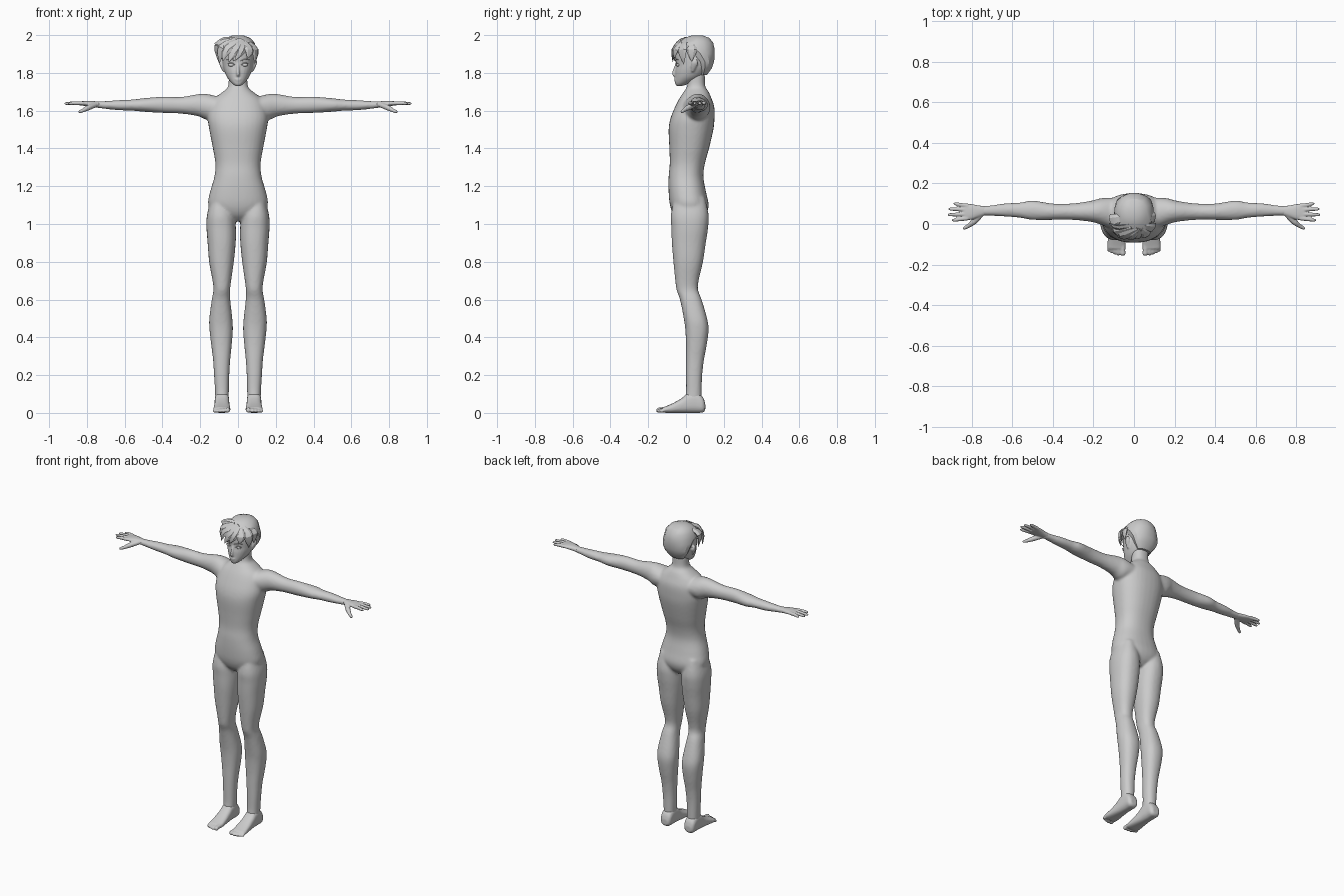
import bpy, bmesh
from math import cos, sin, pi, copysign
from mathutils import Vector


def smooth_rows(rows, steps):
    """Catmull-Rom interpolation of a list of number tuples."""
    if steps < 2:
        return rows
    out = []
    for i in range(len(rows) - 1):
        p0, p1, p2, p3 = (rows[max(i - 1, 0)], rows[i], rows[i + 1], rows[min(i + 2, len(rows) - 1)])
        for k in range(steps):
            t = k / steps
            out.append(tuple(.5 * (2*b + (c - a)*t + (2*a - 5*b + 4*c - d)*t*t + (3*b - a - 3*c + d)*t**3)
                             for a, b, c, d in zip(p0, p1, p2, p3)))
    return out + [rows[-1]]


def skin(bm, rings):
    """Bridge closed rings of points and cap both ends."""
    vs = [[bm.verts.new(p) for p in r] for r in rings]
    n = len(vs[0])
    for a, b in zip(vs, vs[1:]):
        for i in range(n):
            bm.faces.new((a[i], a[(i + 1) % n], b[(i + 1) % n], b[i]))
    bm.faces.new(vs[0])
    bm.faces.new(vs[-1])


def loft(bm, axis, rows, sides=24, steps=4, power=2.3, s=1):
    """Loft superellipses; each row is (position, a min, a max, b min, b max)."""
    rings = []
    for t, a0, a1, b0, b1 in smooth_rows(rows, steps):
        ring = []
        for i in range(sides):
            c, d = cos(2*pi*i/sides), sin(2*pi*i/sides)
            a = (a0 + a1)/2 + (a1 - a0)/2 * copysign(abs(c)**(2/power), c)
            b = (b0 + b1)/2 + (b1 - b0)/2 * copysign(abs(d)**(2/power), d)
            x, y, z = {'x': (t, a, b), 'y': (a, t, b), 'z': (a, b, t)}[axis]
            ring.append((x*s, y, z))
        rings.append(ring)
    skin(bm, rings)


def tube(bm, pts, sides=10, steps=3, flat=1.0, out=None):
    """Tapered tube through (x, y, z, radius); 'out' is the flattened direction."""
    pts = smooth_rows(pts, steps)
    ps = [Vector(p[:3]) for p in pts]
    rings = []
    for i, p in enumerate(pts):
        d = (ps[min(i + 1, len(ps) - 1)] - ps[max(i - 1, 0)]).normalized()
        u = d.cross(Vector(out or (.1, .2, 1))).normalized()
        v = u.cross(d)
        r = max(p[3], .0005)
        rings.append([ps[i] + u*r*cos(2*pi*k/sides) + v*r*flat*sin(2*pi*k/sides) for k in range(sides)])
    skin(bm, rings)


def ball(bm, c, r):
    vs = bmesh.ops.create_uvsphere(bm, u_segments=14, v_segments=8, radius=1)['verts']
    for v in vs:
        v.co = Vector(c) + Vector(v.co[i]*r[i] for i in range(3))


def finish(bm, name, voxel=0, soften=0, mirror=False, angle=.7):
    bmesh.ops.recalc_face_normals(bm, faces=bm.faces[:])
    me = bpy.data.meshes.new(name)
    bm.to_mesh(me)
    bm.free()
    ob = bpy.data.objects.new(name, me)
    bpy.context.collection.objects.link(ob)
    bpy.ops.object.select_all(action='DESELECT')
    ob.select_set(True)
    bpy.context.view_layer.objects.active = ob
    if voxel:
        m = ob.modifiers.new("fuse", 'REMESH')
        m.mode, m.voxel_size, m.use_smooth_shade = 'VOXEL', voxel, True
        m = ob.modifiers.new("soften", 'SMOOTH')
        m.factor, m.iterations = .5, soften
    else:
        bpy.ops.object.shade_smooth_by_angle(angle=angle)
    if mirror:
        ob.modifiers.new("mirror", 'MIRROR').use_mirror_merge = False
    return ob


def sym(z, w, front, back):
    return (z, -w, w, front, back)


# Torso, neck, arms and legs fused into one smooth body
bm = bmesh.new()
loft(bm, 'z', [sym(*r) for r in (
    (1.015, .05, -.03, .07), (1.05, .12, -.065, .105), (1.10, .158, -.085, .12), (1.17, .148, -.092, .106),
    (1.25, .125, -.092, .092), (1.32, .12, -.086, .10), (1.40, .133, -.088, .122), (1.50, .152, -.092, .145),
    (1.56, .16, -.082, .151), (1.62, .15, -.058, .15), (1.665, .125, -.035, .135), (1.70, .08, -.012, .12),
    (1.73, .052, .006, .102), (1.80, .05, .012, .10))], sides=32)
LEG = [(1.14, .05, .14, -.06, .10), (1.05, .02, .164, -.08, .12), (.98, .011, .167, -.078, .117),
       (.90, .012, .161, -.075, .105), (.80, .022, .153, -.067, .09), (.70, .036, .135, -.057, .067),
       (.65, .042, .130, -.05, .064), (.60, .041, .139, -.032, .083), (.50, .03, .152, -.012, .112),
       (.44, .027, .151, -.004, .12), (.36, .033, .142, .0, .11), (.28, .041, .132, .0, .095),
       (.20, .046, .127, .0, .086), (.12, .048, .122, .0, .083), (.06, .05, .12, -.005, .082)]
ARM = [(.09, -.03, .13, 1.56, 1.67), (.16, -.005, .128, 1.55, 1.688), (.21, .01, .115, 1.57, 1.688),
       (.30, .02, .102, 1.584, 1.673), (.40, .02, .101, 1.588, 1.674), (.50, .02, .116, 1.594, 1.666),
       (.56, .03, .106, 1.60, 1.659), (.63, .036, .103, 1.602, 1.656), (.70, .04, .093, 1.609, 1.651),
       (.76, .04, .088, 1.617, 1.649)]
for s in (1, -1):
    loft(bm, 'z', LEG, s=s)
    loft(bm, 'x', ARM, s=s, power=2)
finish(bm, "body", .008, 6)

# Hands: palm, four fingers and thumb
bm = bmesh.new()
loft(bm, 'x', [(.735, .043, .088, 1.616, 1.648), (.77, .032, .092, 1.62, 1.651), (.80, .022, .098, 1.624, 1.652),
               (.835, .017, .102, 1.628, 1.649), (.845, .02, .1, 1.63, 1.647)])
for y0, y1, tip in ((.09, .1, .892), (.07, .074, .916), (.049, .046, .92), (.028, .019, .90)):
    tube(bm, [(.82, y0, 1.639, .0105), (.86, (y0 + y1)/2, 1.64, .01), (tip - .012, y1, 1.638, .008),
              (tip, y1, 1.637, .003)])
tube(bm, [(.755, .045, 1.63, .013), (.79, .012, 1.617, .015), (.815, -.008, 1.604, .011),
          (.838, -.021, 1.594, .008), (.845, -.024, 1.592, .003)])
finish(bm, "hand", .004, 2, True)

# Feet: lofted heel to ball, five toes
bm = bmesh.new()
loft(bm, 'y', [(.102, .065, .105, .015, .05), (.088, .05, .12, .002, .085), (.05, .047, .123, 0, .115),
               (.01, .046, .124, 0, .105), (-.02, .045, .125, 0, .08), (-.06, .042, .128, 0, .056),
               (-.10, .04, .131, 0, .038), (-.122, .042, .13, .002, .03)], power=2.6)
for x, r, tip in ((.055, .014, -.157), (.077, .01, -.156), (.094, .0095, -.151), (.11, .009, -.145), (.124, .0085, -.137)):
    tube(bm, [(x, -.10, .02, r), (x, tip + .025, .017, r*.9), (x, tip + .008, r, r), (x, tip, r, r*.4)])
finish(bm, "foot", .005, 2, True)

# Head with nose, lips and ears
bm = bmesh.new()
loft(bm, 'z', [sym(*r) for r in (
    (1.731, .014, -.05, -.02), (1.745, .032, -.058, .02), (1.775, .057, -.058, .08), (1.81, .073, -.057, .115),
    (1.84, .081, -.053, .13), (1.88, .085, -.056, .14), (1.92, .084, -.052, .14), (1.96, .07, -.03, .125),
    (1.985, .035, .01, .09))], sides=28, power=2.1)
tube(bm, [(0, -.05, 1.85, .006), (0, -.059, 1.82, .008), (0, -.066, 1.795, .009), (0, -.058, 1.783, .006)])
ball(bm, (0, -.057, 1.767), (.017, .006, .004))
ball(bm, (0, -.056, 1.759), (.014, .006, .004))
for s in (1, -1):
    tube(bm, [(s*.076, .035, 1.805, .006), (s*.085, .04, 1.83, .014), (s*.092, .047, 1.855, .018),
              (s*.094, .052, 1.873, .006)], flat=.5, out=(1, 0, 0))
finish(bm, "head", .0045, 3)

# Eyes, lids and brows
bm = bmesh.new()
ball(bm, (.036, -.043, 1.842), (.016, .009, .009))
tube(bm, [(.017, -.053, 1.842, .001), (.034, -.053, 1.853, .003), (.056, -.043, 1.848, .001)], sides=6)
finish(bm, "eye", mirror=True)
bm = bmesh.new()
tube(bm, [(.013, -.056, 1.862, .002), (.035, -.053, 1.871, .003), (.062, -.039, 1.868, .001)], sides=6)
finish(bm, "eyebrow", mirror=True)

# Hair: faceted cap and pointed locks swept to one side
bm = bmesh.new()
loft(bm, 'z', [sym(*r) for r in (
    (1.79, .045, .07, .112), (1.825, .075, .062, .138), (1.86, .09, .05, .15), (1.90, .097, .0, .154),
    (1.925, .097, -.05, .154), (1.96, .088, -.045, .146), (1.985, .064, -.01, .125), (1.998, .03, .03, .09))],
    sides=14, steps=1, power=2.1)
LOCKS = [  # crown, bend, tip, width
    ((.03, 0, 1.975), (-.07, -.02, 1.962), (-.125, .005, 1.955), .03),
    ((-.01, -.02, 1.975), (-.085, -.04, 1.93), (-.098, -.03, 1.85), .032),
    ((.02, -.025, 1.975), (-.055, -.06, 1.93), (-.08, -.06, 1.862), .03),
    ((.03, -.025, 1.97), (-.015, -.063, 1.925), (-.05, -.07, 1.857), .03),
    ((.03, -.03, 1.965), (.015, -.064, 1.92), (-.012, -.07, 1.868), .026),
    ((.035, -.025, 1.965), (.06, -.055, 1.92), (.05, -.062, 1.875), .026),
    ((.05, -.01, 1.965), (.09, -.02, 1.92), (.088, -.012, 1.845), .03),
    ((.06, .03, 1.96), (.096, .03, 1.92), (.094, .03, 1.86), .03),
    ((-.05, .03, 1.97), (-.108, .015, 1.94), (-.102, .02, 1.855), .035)]
for a, b, c, w in LOCKS:
    d = Vector((b[0], b[1] - .05, .02))
    tube(bm, [(*a, w*.5), (*b, w), (*c, .001)], sides=6, steps=3, flat=.4, out=d)
finish(bm, "hair", angle=.5)
